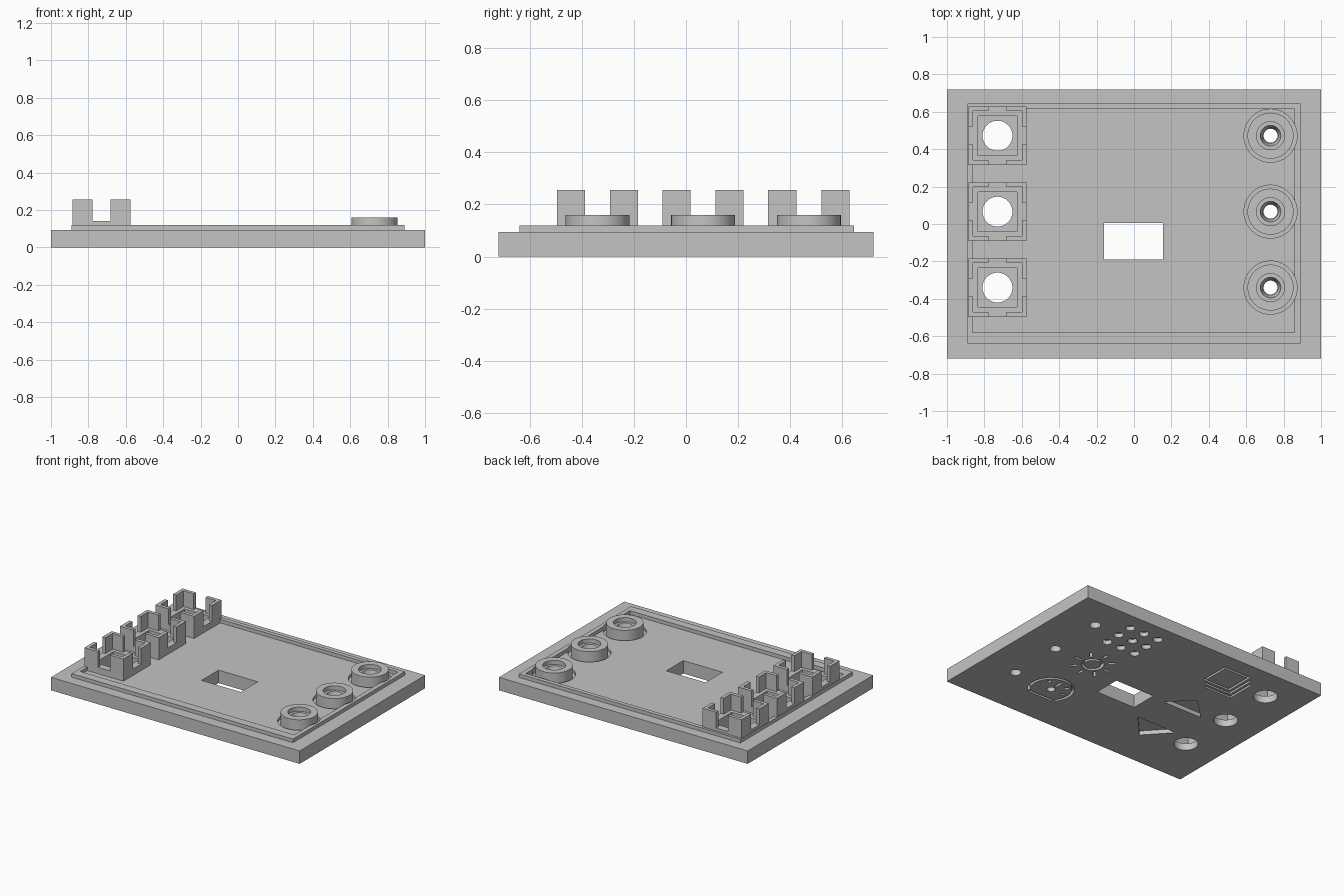
import bpy, bmesh
from math import sin, cos, pi, radians, sqrt

cube = bpy.data.objects.get("Cube")
if cube:
    bpy.data.objects.remove(cube)

GREY = (0.55, 0.55, 0.55, 1)
grey = bpy.data.materials.new("plain grey plastic")
grey.use_nodes = True
grey.diffuse_color = GREY
grey.node_tree.nodes["Principled BSDF"].inputs["Base Color"].default_value = GREY


def finish(bm, name):
    bmesh.ops.recalc_face_normals(bm, faces=bm.faces)
    mesh = bpy.data.meshes.new(name)
    bm.to_mesh(mesh)
    bm.free()
    mesh.materials.append(grey)
    ob = bpy.data.objects.new(name, mesh)
    bpy.context.collection.objects.link(ob)
    return ob


def prism(name, points, z0, z1):
    """Extrude a flat outline from z0 to z1."""
    bm = bmesh.new()
    low = [bm.verts.new((x, y, z0)) for x, y in points]
    high = [bm.verts.new((x, y, z1)) for x, y in points]
    bm.faces.new(low)
    bm.faces.new(high)
    for i in range(len(points)):
        j = (i + 1) % len(points)
        bm.faces.new((low[i], low[j], high[j], high[i]))
    return finish(bm, name)


def box(name, x0, x1, y0, y1, z0, z1):
    return prism(name, [(x0, y0), (x1, y0), (x1, y1), (x0, y1)], z0, z1)


def square(name, x, y, half, z0, z1):
    return box(name, x - half, x + half, y - half, y + half, z0, z1)


def arc(x, y, r, a0, a1, n):
    return [(x + r * cos(a0 + (a1 - a0) * i / n), y + r * sin(a0 + (a1 - a0) * i / n))
            for i in range(n + 1)]


def cylinder(name, x, y, r, z0, z1, n=48):
    return prism(name, arc(x, y, r, 0, 2 * pi, n)[:-1], z0, z1)


def lathe(name, x, y, profile, n=48, phase=0):
    """Revolve a closed (radius, height) profile around a vertical axis."""
    bm = bmesh.new()
    loops = [[bm.verts.new((x + r * cos(phase + 2 * pi * i / n),
                            y + r * sin(phase + 2 * pi * i / n), z))
              for r, z in profile] for i in range(n)]
    for i in range(n):
        a, b = loops[i], loops[(i + 1) % n]
        for j in range(len(profile)):
            k = (j + 1) % len(profile)
            bm.faces.new((a[j], b[j], b[k], a[k]))
    return finish(bm, name)


def spoke(x, y, angle, r0, r1, half):
    """Thin radial bar outline around a centre."""
    c, s = cos(angle), sin(angle)
    return [(x + r * c - w * s, y + r * s + w * c)
            for r, w in ((r0, -half), (r1, -half), (r1, half), (r0, half))]


def cut(target, cutter):
    cutter.hide_render = True
    mod = target.modifiers.new("cut", 'BOOLEAN')
    mod.operation = 'DIFFERENCE'
    mod.solver = 'EXACT'
    mod.object = cutter
    bpy.context.view_layer.objects.active = target
    bpy.ops.object.modifier_apply(modifier=mod.name)
    bpy.data.objects.remove(cutter)


TOP = 0.094          # upper face of the plate
LIP = 0.12           # top of the locating lip
DEPTH = 0.03         # engraving depth on the underside
ROWS = (0.472, 0.066, -0.34)
SOCKET_X, RING_X, ICON_X = -0.73, 0.73, 0.41

# Panel plate with locating lip and display window
plate = box("panel_plate", -1, 1, -0.72, 0.72, 0, TOP)
lip = box("locating_lip", -0.89, 0.89, -0.64, 0.645, TOP, LIP)
cut(lip, box("c", -0.863, 0.857, -0.58, 0.615, 0, 1))
cut(plate, box("c", -0.16, 0.155, -0.19, 0.005, -1, 1))

rings = []
for i, y in enumerate(ROWS):
    # Button socket: thin walls with a notch in each side, leaving corner posts
    x = SOCKET_X
    socket = square(f"button_socket_{i + 1}", x, y, 0.156, 0.07, 0.255)
    cut(socket, square("c", x, y, 0.131, 0.14, 1))
    cut(socket, box("c", x - 0.3, x + 0.3, y - 0.048, y + 0.048, 0.14, 1))
    cut(socket, box("c", x - 0.048, x + 0.048, y - 0.3, y + 0.3, 0.14, 1))
    cut(socket, square("c", x, y, 0.105, -1, 1))
    cut(plate, square("c", x, y, 0.105, 0.05, 1))
    cut(plate, cylinder("c", x, y, 0.08, -1, 1))

    # Lamp ring standing in a shallow round recess, with a tapered bore
    x = RING_X
    cut(plate, cylinder("c", x, y, 0.142, 0.075, 1))
    cut(lip, cylinder("c", x, y, 0.142, 0, 1))
    cut(plate, cylinder("c", x, y, 0.037, -1, 1))
    rings.append(lathe(f"lamp_ring_{i + 1}", x, y, [
        (0.123, 0.06), (0.123, 0.16), (0.075, 0.16),
        (0.075, 0.13), (0.055, 0.13), (0.037, 0.06)]))

# Engraved dot grid
for i in (-1, 0, 1):
    for j in (-1, 0, 1):
        cut(plate, cylinder("c", ICON_X + i * 0.118, ROWS[0] + j * 0.118,
                            0.032, -1, DEPTH, 24))

# Engraved sun
cut(plate, lathe("c", ICON_X, ROWS[1], [
    (0.055, -0.1), (0.075, -0.1), (0.075, DEPTH), (0.055, DEPTH)]))
for i in range(8):
    cut(plate, prism("c", spoke(ICON_X, ROWS[1], i * pi / 4, 0.1, 0.15, 0.009), -0.1, DEPTH))

# Engraved dial: open arc, base bar, ticks, needle and hub
dx, dy = ICON_X, ROWS[2] - 0.02
a0, a1 = radians(-40), radians(220)
cut(plate, prism("c", arc(dx, dy, 0.155, a0, a1, 32) + arc(dx, dy, 0.137, a1, a0, 32),
                 -0.1, DEPTH))
cut(plate, box("c", dx - 0.1, dx + 0.1, dy - 0.115, dy - 0.098, -0.1, DEPTH))
for a in (0, 45, 135, 180):
    cut(plate, prism("c", spoke(dx, dy, radians(a), 0.09, 0.12, 0.009), -0.1, DEPTH))
cut(plate, prism("c", spoke(dx, dy, pi / 2, 0.04, 0.11, 0.009), -0.1, DEPTH))
cut(plate, cylinder("c", dx, dy, 0.028, -0.1, DEPTH, 24))

# Engraved stack of sheets: square outline with two offset corners
sx, sy, h, t = -0.385, 0.49, 0.11, 0.016
cut(plate, lathe("c", sx, sy, [
    (h * sqrt(2), -0.1), (h * sqrt(2), DEPTH),
    ((h - t) * sqrt(2), DEPTH), ((h - t) * sqrt(2), -0.1)], 4, pi / 4))
for k in (1, 2):
    x, y, e = sx - h - 0.035 * k, sy - h - 0.035 * k, 2 * h
    cut(plate, prism("c", [(x, y), (x + e, y), (x + e, y + t), (x + t, y + t),
                           (x + t, y + e), (x, y + e)], -0.1, DEPTH))

# Engraved up and down arrows
for base, tip in ((-0.01, 0.145), (-0.27, -0.445)):
    cut(plate, prism("c", [(-0.26, base), (-0.42, tip), (-0.58, base)], -0.1, DEPTH))

# Smooth the round walls, keep edges sharp
bpy.ops.object.select_all(action='DESELECT')
for ob in [plate, lip] + rings:
    ob.select_set(True)
bpy.context.view_layer.objects.active = plate
bpy.ops.object.shade_smooth_by_angle(angle=radians(30))
